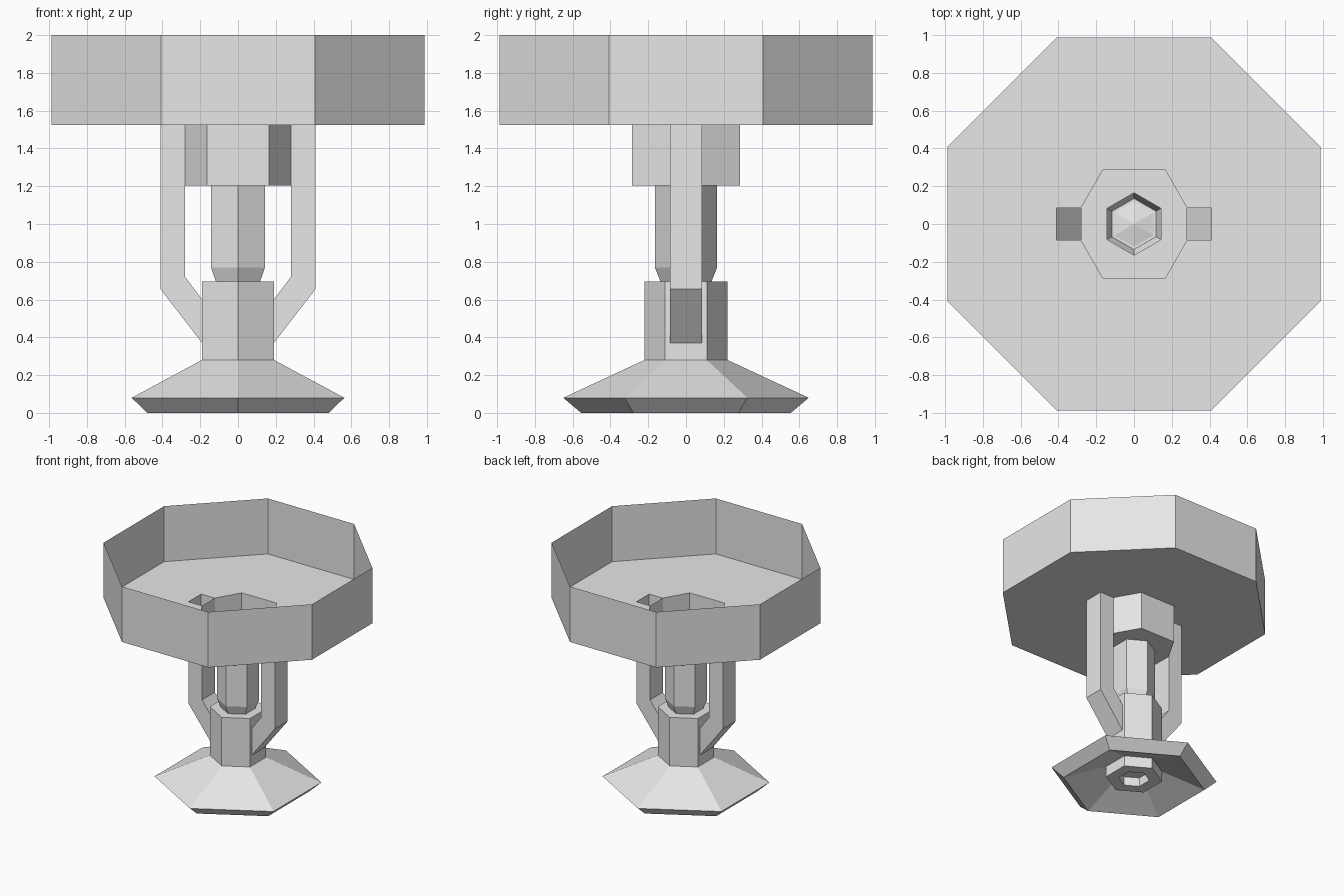
import bpy, bmesh
from math import cos, sin, pi

cube = bpy.data.objects.get("Cube")
if cube:
    bpy.data.objects.remove(cube)

metal = bpy.data.materials.new("light_grey_metal")
metal.use_nodes = True
metal.diffuse_color = (0.8, 0.8, 0.8, 1)
metal.node_tree.nodes["Principled BSDF"].inputs["Base Color"].default_value = (0.8, 0.8, 0.8, 1)


def finish(name, bm):
    bmesh.ops.remove_doubles(bm, verts=bm.verts, dist=0.0005)
    bmesh.ops.recalc_face_normals(bm, faces=bm.faces)
    mesh = bpy.data.meshes.new(name)
    bm.to_mesh(mesh)
    bm.free()
    mesh.materials.append(metal)
    obj = bpy.data.objects.new(name, mesh)
    bpy.context.collection.objects.link(obj)


def polygon(sides, radius, turn):
    return [(radius * cos(turn + 2 * pi * i / sides),
             radius * sin(turn + 2 * pi * i / sides)) for i in range(sides)]


def ring(bm, points, z):
    return [bm.verts.new((x, y, z)) for x, y in points]


def walls(bm, a, b):
    for i in range(len(a)):
        j = (i + 1) % len(a)
        bm.faces.new((a[i], a[j], b[j], b[i]))


def plate(bm, outer, hole, z):
    """Flat sheet between two outlines."""
    edges = []
    for points in (outer, hole):
        loop = ring(bm, points, z)
        edges += [bm.edges.new((loop[i - 1], loop[i])) for i in range(len(loop))]
    bmesh.ops.triangle_fill(bm, edges=edges, use_beauty=True, normal=(0, 0, 1))
    # merge the triangles back into broad flat faces
    bmesh.ops.dissolve_limit(bm, angle_limit=0.01, verts=bm.verts, edges=bm.edges)


def turned(name, profile, cap):
    """Six-sided part from (radius, height) steps, points towards front and back."""
    bm = bmesh.new()
    rings = [ring(bm, polygon(6, r, pi / 2), z) for r, z in profile]
    for a, b in zip(rings, rings[1:]):
        walls(bm, a, b)
    if cap is not None:
        tip = bm.verts.new((0, 0, cap))
        last = rings[-1]
        for i in range(6):
            bm.faces.new((last[i - 1], last[i], tip))
    finish(name, bm)


FLOOR, NUT = 1.525, 1.205
IN, OUT, HALF = 0.28, 0.41, 0.086
nut_outline = [(0.165, 0.286), (IN, HALF), (IN, -HALF), (0.165, -0.286),
               (-0.165, -0.286), (-IN, -HALF), (-IN, HALF), (-0.165, 0.286)]
opening = []
for x, y in nut_outline:
    side = 1 if x > 0 else -1
    arm = (side * OUT, y)
    # the opening steps out around each arm
    if abs(x) == IN:
        opening += [(x, y), arm] if x * y > 0 else [arm, (x, y)]
    else:
        opening.append((x, y))

# Open octagonal cup, with the opening in its floor
bm = bmesh.new()
octagon = polygon(8, 1.068, pi / 8)
plate(bm, octagon, opening, FLOOR)
walls(bm, ring(bm, octagon, FLOOR), ring(bm, octagon, 2))
finish("cup", bm)

# Nut under the cup
bm = bmesh.new()
plate(bm, nut_outline, polygon(6, 0.165, pi / 2), NUT)
walls(bm, ring(bm, nut_outline, FLOOR), ring(bm, nut_outline, NUT))
finish("nut", bm)

# Centre tube with tapered end
turned("tube", [(0.165, NUT), (0.165, 0.77), (0.135, 0.695), (0.12, 0.695)], 0.72)

# Body and flared base, hollow underneath with a recessed plug
turned("body_and_base", [(0.135, 0.695), (0.22, 0.695), (0.22, 0.28), (0.65, 0.08),
                         (0.555, 0), (0.22, 0.13), (0.22, 0.04), (0.12, 0.04),
                         (0.12, 0.115)], 0.115)

# Bent side arms, open at both ends
outer = [(OUT, FLOOR), (OUT, 0.655), (0.19, 0.37)]
inner = [(IN, FLOOR), (IN, 0.72), (0.19, 0.6)]
for name, side in (("left_arm", 1), ("right_arm", -1)):
    bm = bmesh.new()
    sections = []
    for (xo, zo), (xi, zi) in zip(outer, inner):
        corners = [(xo, -HALF, zo), (xo, HALF, zo), (xi, HALF, zi), (xi, -HALF, zi)]
        sections.append([bm.verts.new((side * x, y, z)) for x, y, z in corners])
    for a, b in zip(sections, sections[1:]):
        walls(bm, a, b)
    finish(name, bm)
